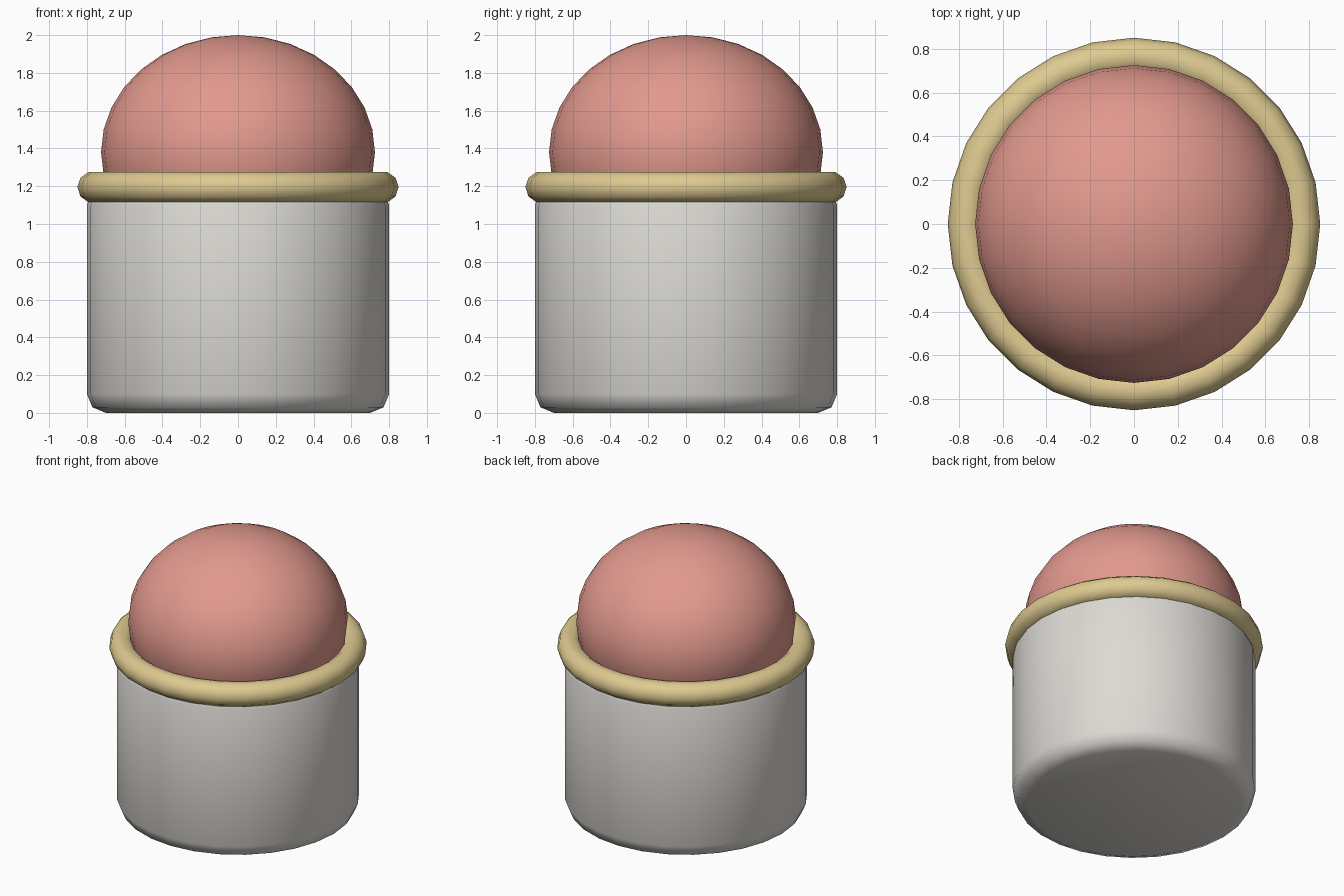
import bpy
import math

SIDES = 28

cube = bpy.data.objects.get("Cube")
if cube:
    bpy.data.objects.remove(cube, do_unlink=True)


def make_material(name, rgb):
    mat = bpy.data.materials.new(name)
    mat.use_nodes = True
    color = (*rgb, 1.0)
    mat.diffuse_color = color
    mat.node_tree.nodes["Principled BSDF"].inputs["Base Color"].default_value = color
    return mat


def finish(name, mat, angle):
    obj = bpy.context.object
    obj.name = name
    obj.data.materials.append(mat)
    bpy.ops.object.shade_smooth_by_angle(angle=math.radians(angle))
    return obj


grey = make_material("light grey", (0.72, 0.70, 0.66))
gold = make_material("pale gold", (0.73, 0.59, 0.28))
pink = make_material("soft pink", (0.76, 0.32, 0.27))

# Cylindrical body with rounded top and bottom rims
bpy.ops.mesh.primitive_cylinder_add(vertices=SIDES, radius=0.8, depth=1.2, location=(0, 0, 0.6))
body = bpy.context.object
bevel = body.modifiers.new("rounded rims", 'BEVEL')
bevel.width = 0.1
bevel.segments = 2
bevel.limit_method = 'ANGLE'
bevel.angle_limit = math.radians(40)
bpy.ops.object.modifier_apply(modifier=bevel.name)
finish("body", grey, 50)

# Rounded collar around the top of the body
bpy.ops.mesh.primitive_torus_add(major_radius=0.766, minor_radius=0.084,
                                 major_segments=SIDES, minor_segments=10,
                                 location=(0, 0, 1.195))
finish("collar", gold, 60)

# Slightly flattened dome sitting in the collar
bpy.ops.mesh.primitive_uv_sphere_add(segments=SIDES, ring_count=16, radius=1,
                                     location=(0, 0, 1.38))
bpy.context.object.scale = (0.725, 0.725, 0.62)
bpy.ops.object.transform_apply(location=False, rotation=False, scale=True)
finish("dome", pink, 60)
